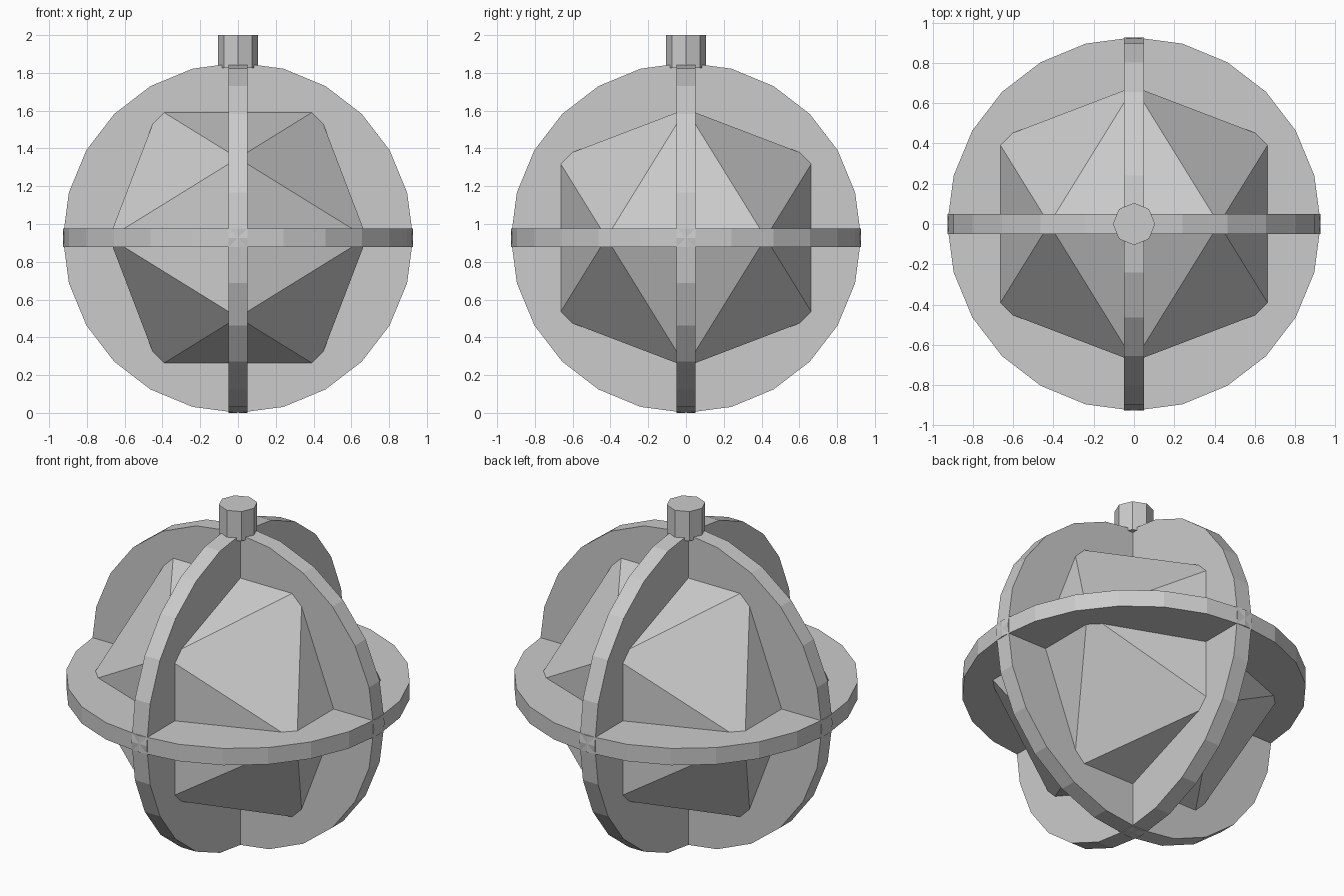
import bpy
import bmesh
from math import pi, sqrt
from mathutils import Vector

cube = bpy.data.objects.get("Cube")
if cube:
    bpy.data.objects.remove(cube, do_unlink=True)

RADIUS = 0.927
CENTRE = Vector((0, 0, RADIUS))

grey = bpy.data.materials.new("plain grey")
grey.use_nodes = True
colour = (0.6, 0.6, 0.6, 1)
grey.diffuse_color = colour
grey.node_tree.nodes["Principled BSDF"].inputs["Base Color"].default_value = colour


def cylinder(name, sides, radius, depth, location, rotation=(0, 0, 0)):
    bpy.ops.mesh.primitive_cylinder_add(vertices=sides, radius=radius, depth=depth,
                                        location=location, rotation=rotation)
    obj = bpy.context.object
    obj.name = name
    obj.data.materials.append(grey)
    return obj


# Three crossing discs, one in each main plane
for name, rotation in (("level_disc", (0, 0, 0)),
                       ("crosswise_disc", (pi / 2, 0, 0)),
                       ("lengthwise_disc", (0, pi / 2, 0))):
    cylinder(name, 24, RADIUS, 0.1, CENTRE, rotation)

# Twenty-sided core: the hull of three crossing golden rectangles
golden = (1 + sqrt(5)) / 2
long_half = 0.682
short_half = long_half / golden
bm = bmesh.new()
for i in (-1, 1):
    for j in (-1, 1):
        a, b = i * short_half, j * long_half
        for corner in ((a, 0, b), (0, b, a), (b, a, 0)):
            bm.verts.new(corner)
bmesh.ops.convex_hull(bm, input=bm.verts)
bmesh.ops.recalc_face_normals(bm, faces=bm.faces)
mesh = bpy.data.meshes.new("faceted_core")
bm.to_mesh(mesh)
bm.free()
mesh.materials.append(grey)
core = bpy.data.objects.new("faceted_core", mesh)
core.location = CENTRE
bpy.context.collection.objects.link(core)

# Eight-sided knob on top
knob_bottom, knob_top = 1.825, 2.0
cylinder("top_knob", 8, 0.105, knob_top - knob_bottom,
         (0, 0, (knob_top + knob_bottom) / 2))
